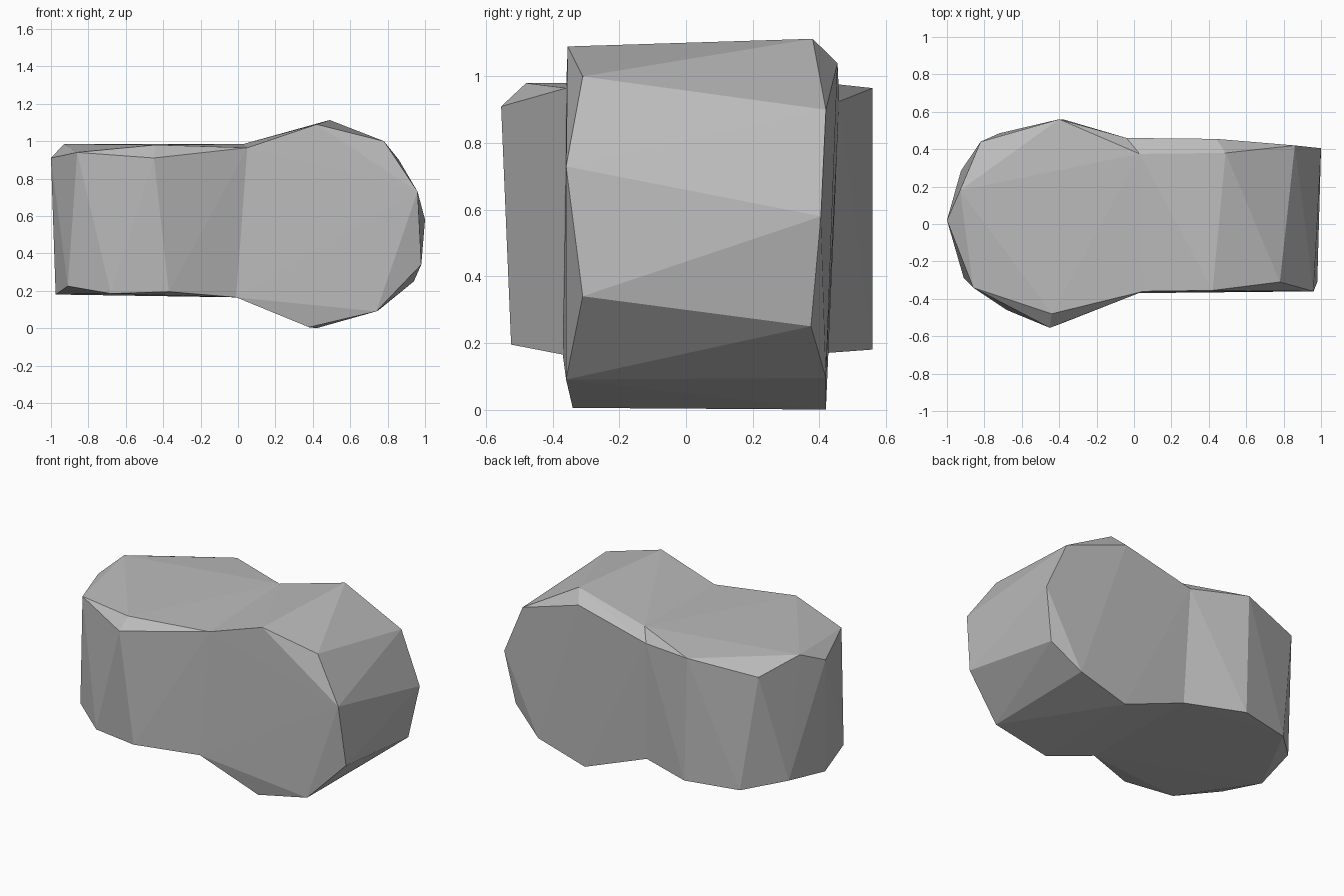
import bpy, bmesh

if "Cube" in bpy.data.objects:
    bpy.data.objects.remove(bpy.data.objects["Cube"])

# Corners shared by both lobes at the waist
waist = [(.05, -.36, .965), (-.01, -.37, .165), (-.02, .424, .17),
         (-.04, .46, .925), (.03, .375, .985)]

# Upright lobe: upper corners, then lower corners
upright_lobe = [
    (-1, .02, .91), (-.93, .18, .985), (-.86, -.34, .94), (-.45, -.555, .91),
    (-.44, -.48, .98), (-.40, .56, .965), (-.82, .44, .91),
    (-.975, -.01, .18), (-.91, -.29, .225), (-.68, -.46, .185), (-.37, -.525, .195),
    (-.38, .56, .18), (-.72, .485, .18), (-.925, .285, .22)]

# Sideways lobe: front corners, then back corners
sideways_lobe = [
    (.42, -.355, 1.09), (.78, -.31, 1.0), (.96, -.36, .73), (.98, -.31, .34),
    (.74, -.36, .09), (.38, -.34, .005),
    (.49, .38, 1.113), (.44, .455, 1.04), (.86, .42, .90), (1, .405, .58),
    (.94, .375, .25), (.75, .42, .095), (.42, .42, 0)]


def add_lobe(bm, waist_verts, corners):
    """Wrap a faceted skin round the corners, leaving the waist side open."""
    verts = waist_verts + [bm.verts.new(c) for c in corners]
    hull = bmesh.new()
    index = {}
    for i, v in enumerate(verts):
        index[hull.verts.new(v.co)] = i
    bmesh.ops.convex_hull(hull, input=list(hull.verts), use_existing_faces=False)
    for f in hull.faces:
        ids = [index[v] for v in f.verts]
        if min(ids) < 0 or all(i < len(waist_verts) for i in ids):
            continue
        bm.faces.new([verts[i] for i in ids])
    hull.free()


bm = bmesh.new()
waist_verts = [bm.verts.new(c) for c in waist]
add_lobe(bm, waist_verts, upright_lobe)
add_lobe(bm, waist_verts, sideways_lobe)
bmesh.ops.recalc_face_normals(bm, faces=bm.faces)

# Rock
mesh = bpy.data.meshes.new("rock")
bm.to_mesh(mesh)
bm.free()
rock = bpy.data.objects.new("rock", mesh)
bpy.context.collection.objects.link(rock)

stone = bpy.data.materials.new("stone grey")
stone.diffuse_color = (.5, .5, .5, 1)
stone.use_nodes = True
stone.node_tree.nodes["Principled BSDF"].inputs["Base Color"].default_value = stone.diffuse_color
mesh.materials.append(stone)
